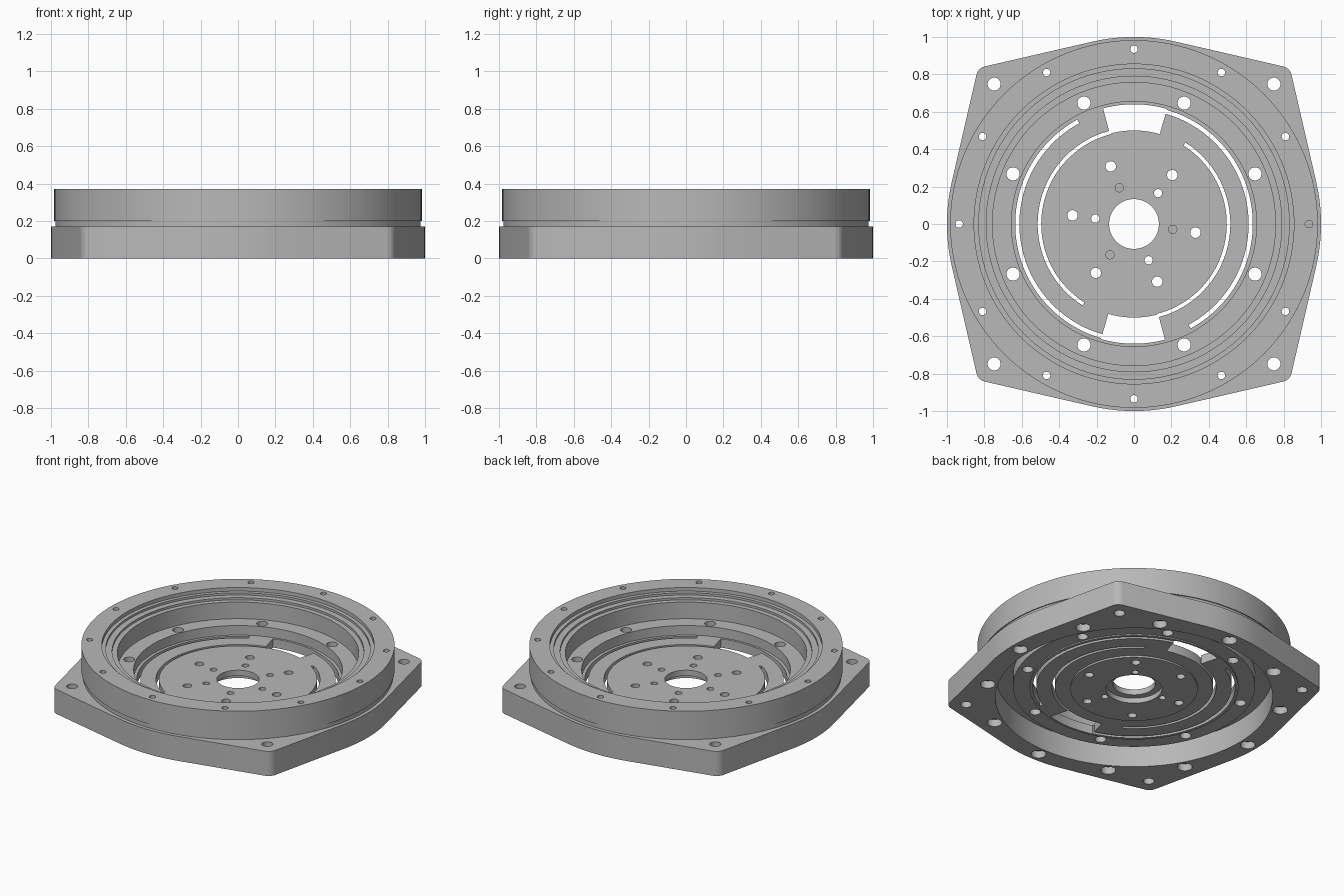
import bpy, bmesh
from math import radians, cos, sin, tau

default = bpy.data.objects.get("Cube")
if default:
    bpy.data.objects.remove(default)

metal = bpy.data.materials.new("plain grey metal")
metal.use_nodes = True
GREY = (0.48, 0.48, 0.48, 1)
metal.diffuse_color = GREY
metal.node_tree.nodes["Principled BSDF"].inputs["Base Color"].default_value = GREY


def finish(name, bm):
    bmesh.ops.recalc_face_normals(bm, faces=bm.faces)
    mesh = bpy.data.meshes.new(name)
    bm.to_mesh(mesh)
    bm.free()
    mesh.materials.append(metal)
    obj = bpy.data.objects.new(name, mesh)
    bpy.context.collection.objects.link(obj)
    return obj


def polar(r, deg):
    return r * cos(radians(deg)), r * sin(radians(deg))


def arc(r, a0, a1, n, centre=(0, 0)):
    pts = [polar(r, a0 + (a1 - a0) * i / n) for i in range(n + 1)]
    return [(x + centre[0], y + centre[1]) for x, y in pts]


def prism(bm, outline, z0, z1):
    """Extrude a flat outline from z0 to z1."""
    low = [bm.verts.new((x, y, z0)) for x, y in outline]
    high = [bm.verts.new((x, y, z1)) for x, y in outline]
    bm.faces.new(low)
    bm.faces.new(high)
    for i in range(len(low)):
        j = (i + 1) % len(low)
        bm.faces.new((low[i], low[j], high[j], high[i]))


def prisms(name, outlines, z0, z1):
    bm = bmesh.new()
    for outline in outlines:
        prism(bm, outline, z0, z1)
    return finish(name, bm)


def disc(r, centre=(0, 0), n=24):
    return arc(r, 0, 360 - 360 / n, n - 1, centre)


def hole_ring(r, pitch, start, count):
    return [disc(r, polar(pitch, start + 360 * k / count)) for k in range(count)]


def sector(r0, r1, a0, a1, n):
    return arc(r1, a0, a1, n) + arc(r0, a1, a0, n)


def lathe(name, profile, steps=128):
    """Revolve a closed (r, z) profile about the z axis."""
    bm = bmesh.new()
    verts = [bm.verts.new((r, 0, z)) for r, z in profile]
    edges = [bm.edges.new(pair) for pair in zip(verts, verts[1:])]
    bmesh.ops.spin(bm, geom=verts + edges, cent=(0, 0, 0), axis=(0, 0, 1),
                   angle=tau, steps=steps, use_merge=False)
    bmesh.ops.remove_doubles(bm, verts=bm.verts, dist=1e-5)
    return finish(name, bm)


# Base flange: four wide arcs joined by straight sides to rounded corners
outline = []
for k in range(4):
    turn = 90 * k
    outline += arc(1, turn - 13, turn + 13, 10)
    outline += arc(0.06, turn + 13, turn + 77, 8, polar(0.784 * 2 ** 0.5, turn + 45))
housing = prisms("flanged_housing", [outline], 0, 0.17)

# Upper ring with its slightly narrower neck
upper_ring = lathe("upper_ring", [(0, 0.1), (0.976, 0.1), (0.976, 0.2),
                                  (0.983, 0.2), (0.983, 0.37), (0, 0.37)])

# Stepped bore seen from above
top_bore = lathe("top_bore", [
    (0, 0.134), (0.655, 0.134), (0.655, 0.2), (0.757, 0.2), (0.757, 0.315),
    (0.79, 0.315), (0.79, 0.33), (0.83, 0.33), (0.83, 0.345), (0.855, 0.345),
    (0.855, 0.5), (0, 0.5)])

# Underside recess with deep outer groove, raised hub and central counterbore
bottom_recess = lathe("bottom_recess", [
    (0, 0.095), (0.176, 0.095), (0.176, 0.06), (0.4, 0.06), (0.4, 0.072),
    (0.655, 0.072), (0.655, 0.08), (0.76, 0.08), (0.76, 0.16), (0.87, 0.16),
    (0.87, -0.1), (0, -0.1)])

# Through holes
corner_holes = [disc(0.035, (x, y)) for x in (-0.748, 0.748) for y in (-0.748, 0.748)]
through = (hole_ring(0.02, 0.935, 0, 12) + hole_ring(0.035, 0.7, 22.5, 8)
           + hole_ring(0.028, 0.332, 52, 6) + hole_ring(0.022, 0.209, 52, 3)
           + [disc(0.133, n=64)] + corner_holes)
through_holes = prisms("through_holes", through, -0.2, 0.6)
blind_holes = prisms("blind_holes", hole_ring(0.022, 0.209, 112, 3), 0.09, 0.3)
counterbores = prisms("counterbores", hole_ring(0.047, 0.932, 0, 12), -0.1, 0.05)

# Paired windows and curved slots, repeated by a half turn
windows, slots = [], []
for turn in (0, 180):
    windows.append(sector(0.5, 0.64, turn + 74, turn + 105, 16))
    slots.append(sector(0.613, 0.635, turn - 61.5, turn + 76, 48))
    slots.append(sector(0.496, 0.515, turn - 76, turn + 57.7, 48))
window_cuts = prisms("window_cuts", windows, -0.2, 0.6)
slot_cuts = prisms("slot_cuts", slots, -0.2, 0.6)

# Combine everything into one solid
steps = [(upper_ring, "UNION")] + [(tool, "DIFFERENCE") for tool in (
    top_bore, bottom_recess, through_holes, blind_holes, counterbores,
    window_cuts, slot_cuts)]
for tool, operation in steps:
    mod = housing.modifiers.new(tool.name, "BOOLEAN")
    mod.operation = operation
    mod.solver = "EXACT"
    mod.object = tool
bpy.context.view_layer.update()
graph = bpy.context.evaluated_depsgraph_get()
solid = bpy.data.meshes.new_from_object(housing.evaluated_get(graph))
housing.modifiers.clear()
housing.data = solid
for tool, _ in steps:
    bpy.data.objects.remove(tool)

solid.materials.clear()
solid.materials.append(metal)
for face in solid.polygons:
    face.material_index = 0

bpy.ops.object.select_all(action="DESELECT")
housing.select_set(True)
bpy.context.view_layer.objects.active = housing
bpy.ops.object.shade_smooth_by_angle(angle=radians(30))
